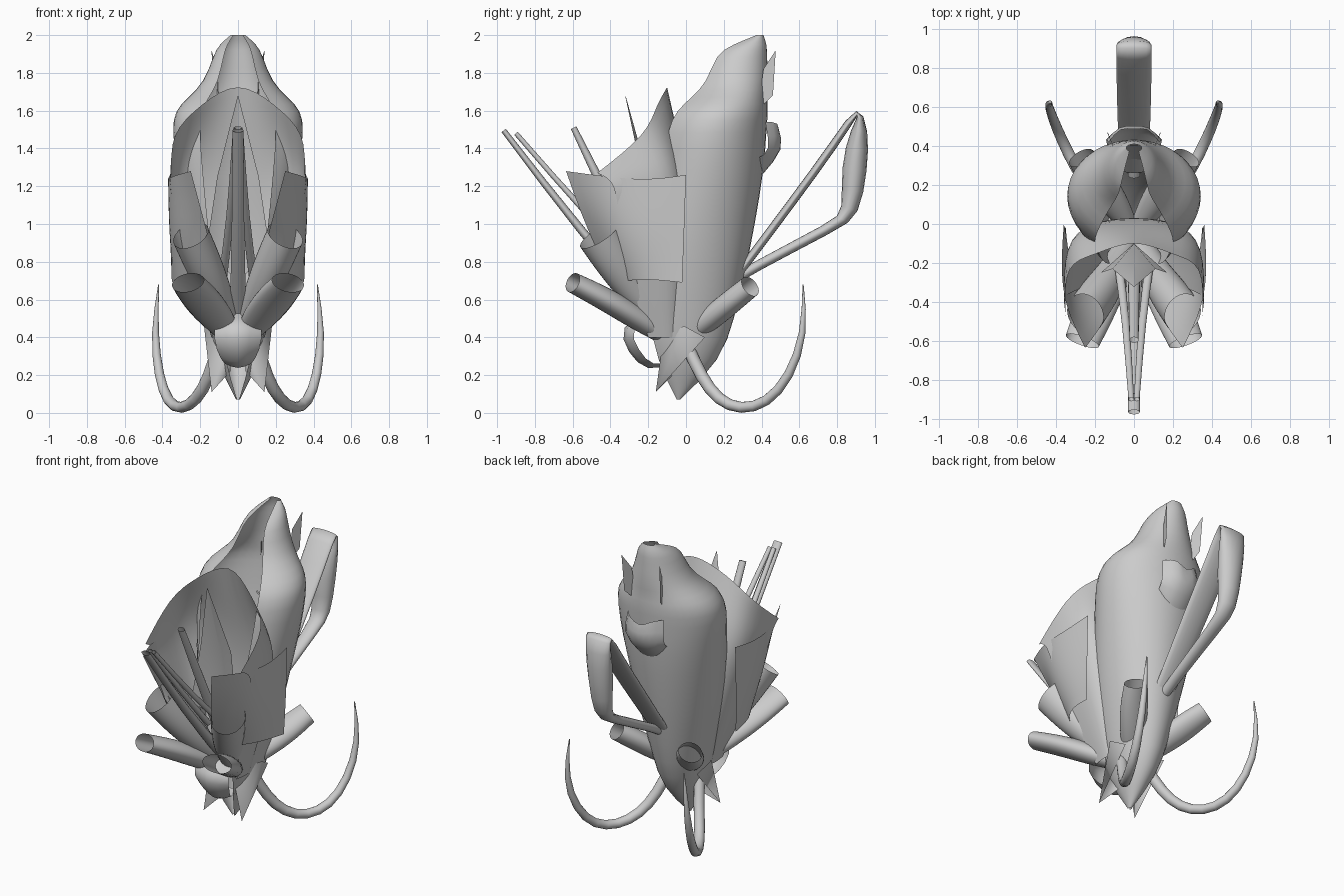
import bpy, math
from mathutils import Vector


def make(name, verts, faces, mirror=False, sub=2):
    me = bpy.data.meshes.new(name)
    me.from_pydata(verts, [], faces)
    ob = bpy.data.objects.new(name, me)
    bpy.context.collection.objects.link(ob)
    if mirror:
        m = ob.modifiers.new("mirror", 'MIRROR')
        m.merge_threshold = 0.002
    if sub:
        s = ob.modifiers.new("smooth", 'SUBSURF')
        s.levels = s.render_levels = sub
        s.boundary_smooth = 'PRESERVE_CORNERS'
    for p in me.polygons:
        p.use_smooth = True
    return ob


def sheet(name, rows, mirror=True, sub=2):
    """Surface through rows of points, mirrored across x."""
    n = len(rows[0])
    verts = [p for r in rows for p in r]
    faces = [(i * n + j, i * n + j + 1, (i + 1) * n + j + 1, (i + 1) * n + j)
             for i in range(len(rows) - 1) for j in range(n - 1)]
    return make(name, verts, faces, mirror, sub)


def tube(name, pts, mirror=False, caps=False, sub=1, n=8):
    """Elliptical tube; each point is x, y, z, sideways radius, other radius."""
    verts, faces = [], []
    c = [Vector(p[:3]) for p in pts]
    for i, p in enumerate(pts):
        t = (c[min(i + 1, len(c) - 1)] - c[max(i - 1, 0)]).normalized()
        side = (Vector((1, 0, 0)) - t * t.x).normalized()
        nor = t.cross(side)
        for k in range(n):
            a = 2 * math.pi * k / n
            verts.append(c[i] + side * p[3] * math.cos(a) + nor * p[4] * math.sin(a))
    for i in range(len(pts) - 1):
        for k in range(n):
            k2 = (k + 1) % n
            faces.append((i * n + k, i * n + k2, (i + 1) * n + k2, (i + 1) * n + k))
    if caps:
        faces += [tuple(range(n))[::-1], tuple(range(len(verts) - n, len(verts)))]
    return make(name, verts, faces, mirror, sub)


# rear hood, open towards the front: z, centre y, half width, half depth
hood = [(.07, -.04, .01, .01), (.28, 0, .12, .19), (.5, .01, .17, .25),
        (.75, .03, .23, .29), (1.0, .06, .28, .31), (1.3, .12, .33, .3),
        (1.5, .14, .355, .29), (1.6, .17, .34, .27), (1.67, .21, .27, .22),
        (1.75, .26, .18, .18), (1.9, .28, .13, .15), (1.95, .33, .1, .1),
        (2.0, .39, .04, .02)]
rows = []
for z, yc, rx, ry in hood:
    rows.append([(rx * math.cos(a), yc + ry * math.sin(a), z)
                 for a in [math.radians(-55 + 290 * k / 16) for k in range(17)]])
sheet("rear_hood", rows, mirror=False, sub=1)

# front cup petal with pointed rim
sheet("front_cup", [
    [(.35, -.47, 1.27), (.36, -.2, 1.48), (.2, -.16, 1.63), (0, -.07, 1.77)],
    [(.36, -.4, 1.24), (.36, -.14, 1.38), (.21, -.06, 1.46), (0, -.05, 1.55)],
    [(.36, -.36, 1.15), (.37, -.08, 1.2), (.25, .02, 1.2), (0, .02, 1.2)],
    [(.25, -.33, .8), (.28, -.1, .8), (.2, .02, .8), (0, .05, .8)],
    [(.13, -.2, .4), (.15, -.08, .4), (.1, -.02, .4), (0, 0, .4)]])

# side wings
sheet("side_wing", [
    [(.25, -.635, 1.28), (.36, -.42, 1.25), (.375, -.2, 1.23), (.36, 0, 1.26)],
    [(.17, -.53, .98), (.33, -.4, .97), (.375, -.2, .95), (.36, -.01, .95)],
    [(.09, -.38, .68), (.24, -.33, .7), (.335, -.2, .71), (.35, -.02, .69)]])

# inner spear petal
sheet("inner_spear", [
    [(.004, -.32, 1.67), (0, -.32, 1.68)],
    [(.11, -.23, 1.25), (0, -.2, 1.25)],
    [(.17, -.25, .85), (0, -.1, .7)]], sub=0)

# trumpet petals around the base
tube("upper_trumpet", [(.04, -.1, .42, .06, .05), (.1, -.24, .6, .09, .09),
     (.18, -.36, .78, .11, .12), (.25, -.46, .94, .11, .13)], True, False, 2)
tube("lower_trumpet", [(.02, -.06, .38, .05, .05), (.1, -.24, .49, .1, .07),
     (.19, -.42, .6, .12, .07), (.265, -.6, .69, .1, .06)], True, False, 2)
tube("rear_trumpet", [(.03, .0, .4, .05, .05), (.11, .12, .49, .09, .07),
     (.2, .24, .59, .1, .07), (.27, .34, .67, .08, .065)], True, False, 2)

# lower lip and tail shards
sheet("lower_lip", [
    [(.1, -.15, .5), (0, -.2, .56)],
    [(.13, -.31, .45), (0, -.39, .47)],
    [(.12, -.25, .33), (0, -.34, .31)],
    [(.06, -.18, .24), (0, -.22, .2)],
    [(.07, -.06, .28), (0, -.08, .25)]], sub=1)
make("tail_shard", [(.04, -.12, .4), (.18, -.01, .46), (.14, -.16, .11),
                    (.15, .1, .4), (.04, -.05, .22)],
     [(0, 1, 2), (1, 3, 2), (0, 2, 4)], True, 0)

# front stamens
tube("long_stamen", [(0, -.15, .5, .05, .03), (0, -.55, .95, .035, .025),
                     (0, -.965, 1.495, .033, .016)])
tube("side_stamen", [(.08, -.2, .72, .025, .02), (.04, -.5, 1.02, .022, .018),
                     (.014, -.9, 1.48, .016, .014)], True)
tube("short_stamen", [(0, -.15, .6, .04, .03), (0, -.42, 1.15, .03, .03),
                      (0, -.595, 1.51, .026, .018)])

# rear strap loop
tube("rear_loop", [(0, .25, .7, .035, .03), (0, .32, .75, .04, .03),
     (0, .8, 1.0, .05, .03), (0, .875, 1.05, .065, .05), (0, .89, 1.3, .09, .08),
     (0, .92, 1.5, .1, .055), (0, .925, 1.64, .1, .025),
     (0, .8, 1.44, .1, .025), (0, .55, 1.1, .095, .025), (0, .28, .74, .08, .025)])

# curled tendrils
path = [(.1, 0, .37), (.15, .08, .19), (.22, .17, .065), (.3, .29, .015),
        (.37, .43, .05), (.42, .55, .19), (.445, .63, .42), (.42, .62, .68)]
radii = [.037, .037, .036, .034, .032, .028, .022, .003]
tube("tendril", [(*p, r, r) for p, r in zip(path, radii)], True)

# crest fins and torn flakes on the back
make("crest_fin", [(.1, .38, 1.6), (.13, .46, 1.68), (.14, .475, 1.92), (.11, .41, 1.82)],
     [(0, 1, 2, 3)], True, 0)
sheet("back_flake", [
    [(0, .4, 1.25), (.08, .41, 1.28), (.13, .38, 1.35)],
    [(0, .53, 1.4), (.08, .52, 1.4), (.15, .45, 1.38)],
    [(0, .48, 1.48), (.07, .5, 1.54), (.13, .42, 1.54)]], sub=1)
